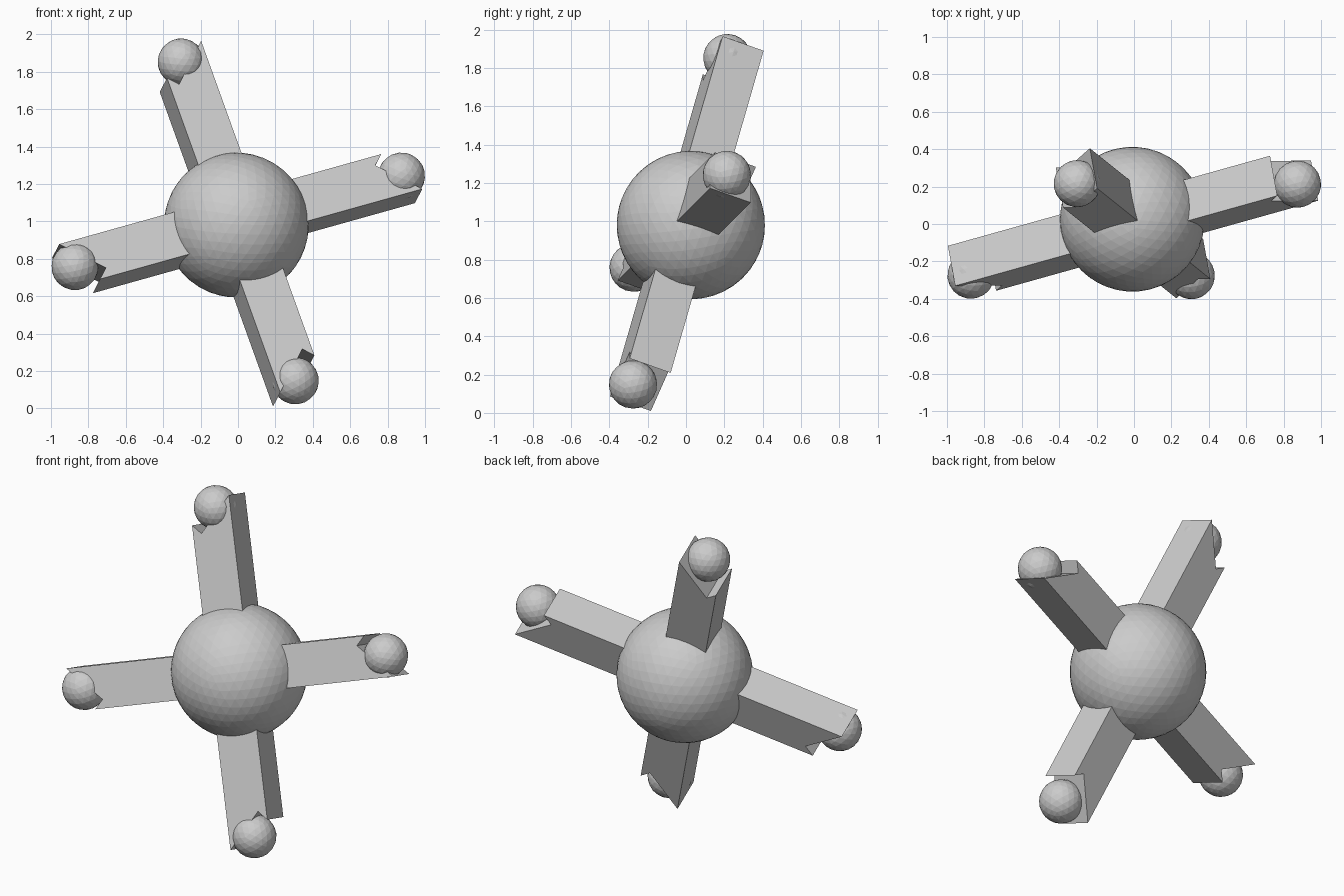
import bpy, bmesh, math
from mathutils import Matrix, Vector

if "Cube" in bpy.data.objects:
    bpy.data.objects.remove(bpy.data.objects["Cube"])

# Tilted frame of the whole model: u and v span the cross, n faces the front
u = Vector((0.93, 0.26, 0.26)).normalized()
v = Vector((-0.323, 0.263, 0.909))
v = (v - u * v.dot(u)).normalized()
n = u.cross(v)
frame = Matrix((u, v, n)).transposed().to_4x4()
frame.translation = (-0.005, 0.004, 0.988)

HALF_W, HALF_T = 0.124, 0.115


def add_object(name, bm, matrix):
    bmesh.ops.recalc_face_normals(bm, faces=bm.faces)
    mesh = bpy.data.meshes.new(name)
    bm.to_mesh(mesh)
    bm.free()
    obj = bpy.data.objects.new(name, mesh)
    obj.matrix_world = matrix
    bpy.context.collection.objects.link(obj)


def add_ball(name, radius, detail, location, matrix):
    bm = bmesh.new()
    bmesh.ops.create_icosphere(bm, subdivisions=detail, radius=radius,
                               matrix=Matrix.Translation(location))
    add_object(name, bm, matrix)


def add_arm(name, matrix):
    # Square bar whose end is cut by a right-angled notch
    profile = [(-HALF_W, 0.24), (HALF_W, 0.24), (HALF_W, 1.0),
               (-0.0725, 0.80), (-HALF_W, 0.852)]
    bm = bmesh.new()
    face = bm.faces.new([bm.verts.new((x, y, -HALF_T)) for x, y in profile])
    ext = bmesh.ops.extrude_face_region(bm, geom=[face], use_keep_orig=True)
    top = [g for g in ext["geom"] if isinstance(g, bmesh.types.BMVert)]
    bmesh.ops.translate(bm, verts=top, vec=(0, 0, 2 * HALF_T))
    add_object(name, bm, matrix)


# Central ball
add_ball("hub", 0.387, 4, (0, 0, -0.023), frame)

# Four arms, each with a ball seated in its notch
for i, side in enumerate(("top", "right", "bottom", "left")):
    turned = frame @ Matrix.Rotation(-i * math.pi / 2, 4, 'Z')
    add_arm(side + "_arm", turned)
    add_ball(side + "_ball", 0.126, 3, (0.002, 0.938, 0.037), turned)
